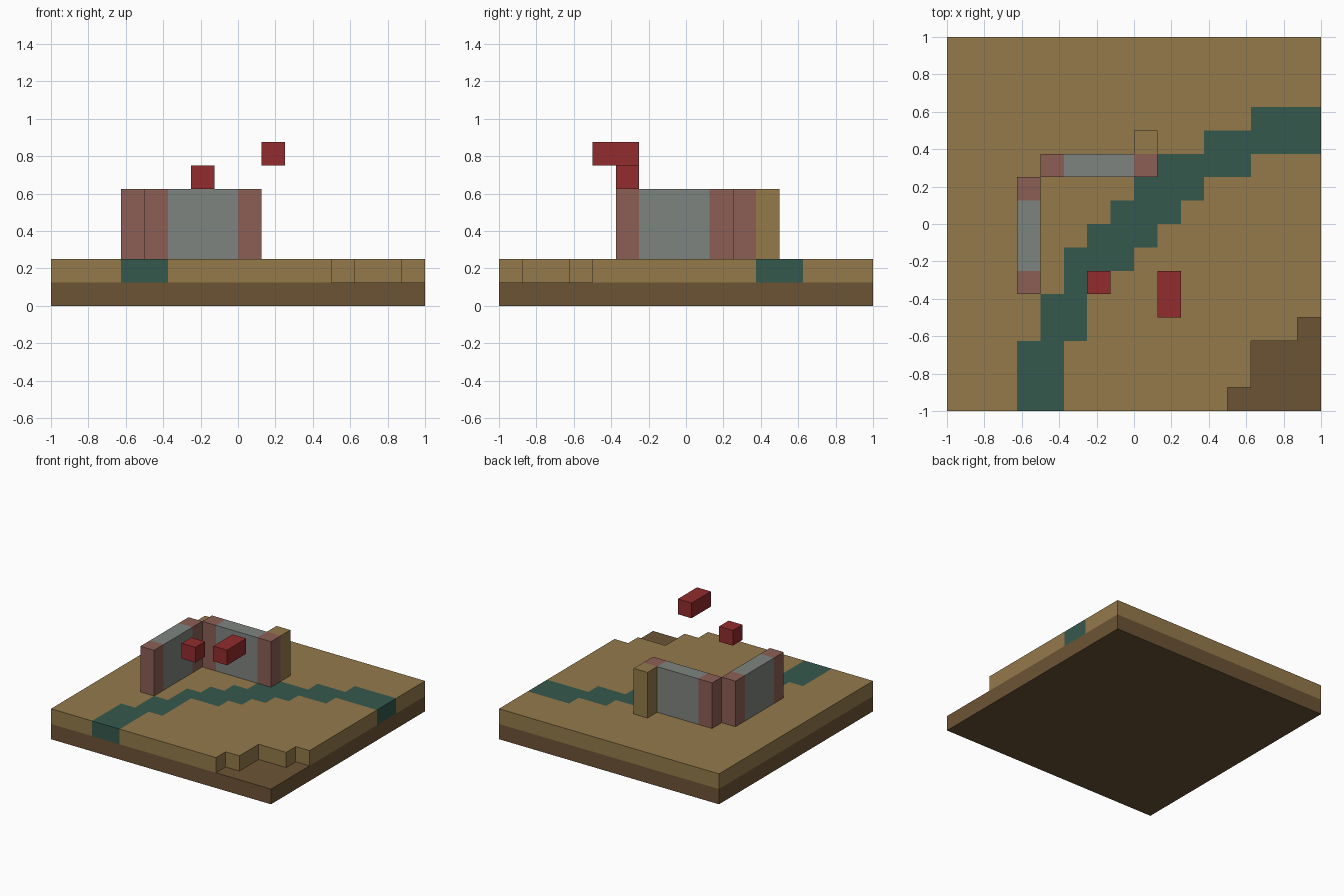
import bpy, bmesh

cube = bpy.data.objects.get("Cube")
if cube:
    bpy.data.objects.remove(cube, do_unlink=True)

U = 1 / 8  # one block


def material(name, *rgb):
    col = [(c / 255 / 12.92 if c < 11 else ((c / 255 + 0.055) / 1.055) ** 2.4) for c in rgb] + [1]
    m = bpy.data.materials.new(name)
    m.use_nodes = True
    m.diffuse_color = col
    m.node_tree.nodes["Principled BSDF"].inputs["Base Color"].default_value = col
    return m


SAND = material("sand", 148, 122, 75)
EARTH = material("dark earth", 108, 84, 53)
WATER = material("teal water", 53, 88, 77)
STONE = material("grey stone", 127, 132, 127)
BRICK = material("faded brick", 140, 95, 85)
RED = material("red", 146, 44, 46)


def finish(name, bm, mats):
    mesh = bpy.data.meshes.new(name)
    bm.to_mesh(mesh)
    bm.free()
    for m in mats:
        mesh.materials.append(m)
    ob = bpy.data.objects.new(name, mesh)
    bpy.context.collection.objects.link(ob)
    return ob


def block(name, mat, low, size):
    """Box given by its low corner and size, counted in blocks."""
    bm = bmesh.new()
    bmesh.ops.create_cube(bm, size=1)
    for v in bm.verts:
        v.co = [(l + (c + 0.5) * s) * U for l, c, s in zip(low, v.co, size)]
    return finish(name, bm, [mat])


# Lower earth slab
block("earth_base", EARTH, (-8, -8, 0), (16, 16, 1))

# River as (first row, last row, left, right), in blocks
river = [(-8, -5, -5, -3), (-5, -3, -4, -2), (-3, -2, -3, -2), (-2, -1, -3, 0),
         (-1, 0, -2, 1), (0, 1, -1, 2), (1, 2, 0, 3), (2, 3, 0, 5),
         (3, 4, 3, 8), (4, 5, 5, 8)]
# Missing corner of the upper layer
notch = [(-8, -7, 4, 8), (-7, -5, 5, 8), (-5, -4, 7, 8)]


def inside(face, spans):
    x, y, _ = face.calc_center_median() / U
    return any(y0 < y < y1 and x0 < x < x1 for y0, y1, x0, x1 in spans)


# Upper ground layer: grid of blocks with the river coloured in
bm = bmesh.new()
bmesh.ops.create_grid(bm, x_segments=16, y_segments=16, size=1)
bmesh.ops.translate(bm, verts=bm.verts, vec=(0, 0, 2 * U))
bmesh.ops.delete(bm, geom=[f for f in bm.faces if inside(f, notch)], context="FACES")
tops = list(bm.faces)
for f in tops:
    f.material_index = int(inside(f, river))

# Outer walls of the layer take the colour of the block above them
rim = [e for e in bm.edges if e.is_boundary]
made = bmesh.ops.extrude_edge_only(bm, edges=rim)["geom"]
bmesh.ops.translate(bm, verts=[g for g in made if isinstance(g, bmesh.types.BMVert)],
                    vec=(0, 0, -U))
top_set = set(tops)
for f in bm.faces:
    if f not in top_set:
        f.material_index = next(n.material_index for e in f.edges
                                for n in e.link_faces if n in top_set)
bmesh.ops.recalc_face_normals(bm, faces=bm.faces)
if tops[0].normal.z < 0:
    bmesh.ops.reverse_faces(bm, faces=bm.faces)
bmesh.ops.dissolve_limit(bm, angle_limit=0.01, verts=bm.verts, edges=bm.edges,
                         delimit={"MATERIAL"})
finish("ground_layer", bm, [SAND, WATER])

# Ruined walls: stone panels between brick posts
for name, x, y in [("back_wall_right_post", -4, 2), ("back_wall_left_post", 0, 2),
                   ("side_wall_front_post", -5, -3), ("side_wall_back_post", -5, 1)]:
    block(name, BRICK, (x, y, 2), (1, 1, 3))
block("back_wall_panel", STONE, (-3, 2, 2), (3, 1, 3))
block("side_wall_panel", STONE, (-5, -2, 2), (1, 3, 3))
block("sand_buttress", SAND, (0, 3, 2), (1, 1, 3))

# Floating red blocks
block("small_red_block", RED, (-2, -3, 5), (1, 1, 1))
block("long_red_block", RED, (1, -4, 6), (1, 2, 1))
